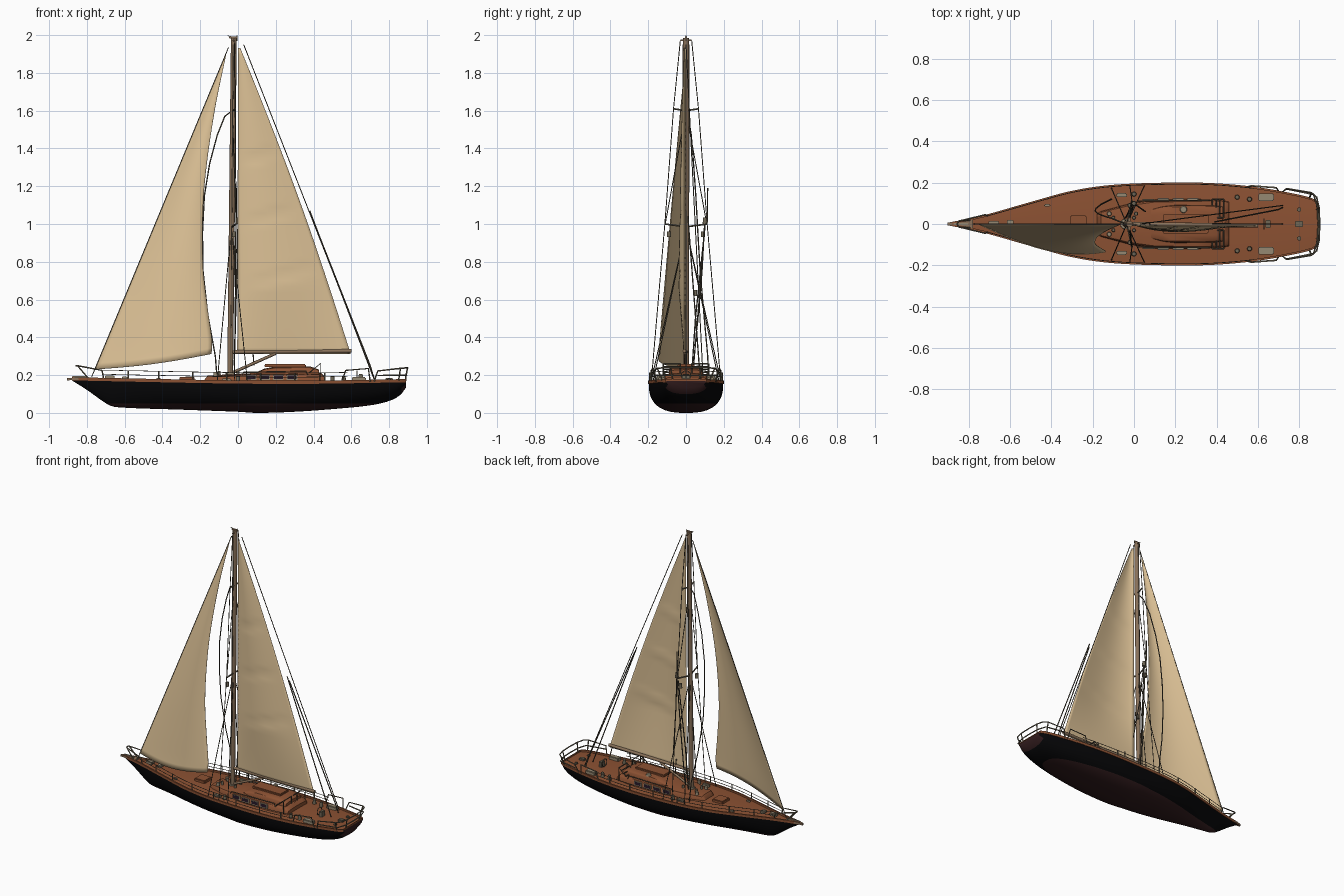
import bpy, bmesh, math
from mathutils import Vector

if "Cube" in bpy.data.objects:
    bpy.data.objects.remove(bpy.data.objects["Cube"])


def material(name, r, g, b):
    m = bpy.data.materials.new(name)
    m.diffuse_color = (r, g, b, 1)
    m.use_nodes = True
    m.node_tree.nodes["Principled BSDF"].inputs["Base Color"].default_value = m.diffuse_color
    return m


SAIL = material("sail cloth", .72, .535, .305)
TEAK = material("teak", .265, .084, .033)
BLACK = material("black hull paint", .002, .002, .0025)
MAROON = material("maroon bottom paint", .03, .011, .012)
SPAR = material("spar wood", .25, .165, .10)
METAL = material("rail metal", .16, .135, .09)
ROPE = material("dark rope", .095, .08, .055)
GLASS = material("dark glass", .02, .01, .022)
FITTING = material("pale fittings", .30, .25, .17)


def finish(name, bm, mats, angle=40):
    bmesh.ops.recalc_face_normals(bm, faces=bm.faces)
    me = bpy.data.meshes.new(name)
    bm.to_mesh(me)
    bm.free()
    for m in mats:
        me.materials.append(m)
    ob = bpy.data.objects.new(name, me)
    bpy.context.collection.objects.link(ob)
    bpy.ops.object.select_all(action='DESELECT')
    ob.select_set(True)
    bpy.context.view_layer.objects.active = ob
    bpy.ops.object.shade_smooth_by_angle(angle=math.radians(angle))
    return ob


def loft_bm(rings, closed=False, caps=False):
    bm = bmesh.new()
    vs = [[bm.verts.new(p) for p in r] for r in rings]
    n = len(rings[0])
    for a, b in zip(vs, vs[1:]):
        for i in range(n if closed else n - 1):
            j = (i + 1) % n
            bm.faces.new((a[i], a[j], b[j], b[i]))
    if caps:
        bm.faces.new(vs[0])
        bm.faces.new(vs[-1])
    return bm


def tubes(name, paths, r, mat, sides=1):
    cu = bpy.data.curves.new(name, 'CURVE')
    cu.dimensions = '3D'
    cu.bevel_depth = r
    cu.bevel_resolution = sides
    cu.use_fill_caps = True
    for pts in paths:
        s = cu.splines.new('POLY')
        s.points.add(len(pts) - 1)
        for p, c in zip(s.points, pts):
            p.co = (*c, 1)
    cu.materials.append(mat)
    ob = bpy.data.objects.new(name, cu)
    bpy.context.collection.objects.link(ob)
    bpy.ops.object.select_all(action='DESELECT')
    ob.select_set(True)
    bpy.context.view_layer.objects.active = ob
    bpy.ops.object.convert(target='MESH')
    bpy.ops.object.shade_smooth_by_angle(angle=math.radians(50))


def boxes(name, items, mat, bevel=.004):
    bm = bmesh.new()
    for c, s in items:
        vs = bmesh.ops.create_cube(bm, size=1)['verts']
        for v in vs:
            v.co = Vector(c) + Vector(a * b for a, b in zip(v.co, s))
    if bevel:
        bmesh.ops.bevel(bm, geom=bm.edges[:], offset=bevel, segments=2, affect='EDGES')
    finish(name, bm, [mat])


def drums(name, items, mat):
    bm = bmesh.new()
    for (x, y, z), r, h in items:
        vs = bmesh.ops.create_cone(bm, cap_ends=True, segments=16, radius1=r, radius2=r * .8, depth=h)['verts']
        bmesh.ops.translate(bm, verts=vs, vec=(x, y, z + h / 2))
    finish(name, bm, [mat])


def curve(tab, x):
    """Smooth interpolation through a table of (x, value)."""
    n = len(tab)
    sl = lambda i: ((tab[min(i + 1, n - 1)][1] - tab[max(i - 1, 0)][1])
                    / (tab[min(i + 1, n - 1)][0] - tab[max(i - 1, 0)][0]))
    i = max(k for k in range(n - 1) if k == 0 or tab[k][0] <= x)
    (x0, a), (x1, b) = tab[i], tab[i + 1]
    h = x1 - x0
    t = min(max((x - x0) / h, 0), 1)
    return (a * (1 + 2 * t) * (1 - t) ** 2 + sl(i) * h * t * (1 - t) ** 2
            + b * t * t * (3 - 2 * t) + sl(i + 1) * h * t * t * (t - 1))


BEAM = [(-.88, .006), (-.8, .022), (-.7, .046), (-.5, .103), (-.3, .157), (-.1, .186), (.2, .197),
        (.4, .193), (.6, .174), (.78, .142), (.86, .122), (.89, .105)]
SHEER = [(-.88, .18), (-.5, .172), (0, .163), (.4, .162), (.89, .17)]
KEEL = [(-.88, .172), (-.8, .122), (-.69, .045), (-.64, .03), (-.3, .017), (0, .006), (.1, 0), (.3, .006),
        (.5, .02), (.7, .04), (.8, .063), (.86, .095), (.89, .135)]
FULL = [(-.88, 1.6), (-.6, 1.85), (-.2, 2.4), (.2, 2.7), (.89, 2.4)]
beam = lambda x: curve(BEAM, x)
sheer = lambda x: curve(SHEER, x)
XS = [-.88 + 1.77 * i / 70 for i in range(71)]

# hull with painted bottom and transom
rings = []
for x in XS:
    b, s, k, e = beam(x), sheer(x), curve(KEEL, x), 2 / curve(FULL, x)
    ring = []
    for i in range(33):
        a = math.pi * i / 32
        c = math.cos(a)
        ring.append((x, math.copysign(b * abs(c) ** e, c) if abs(c) > 1e-6 else 0,
                     s - (s - k) * max(math.sin(a), 0) ** e))
    rings.append(ring)
bm = loft_bm(rings)
transom = bm.faces.new([v for v in bm.verts if abs(v.co.x - XS[-1]) < 1e-5])
bmesh.ops.bisect_plane(bm, geom=bm.verts[:] + bm.edges[:] + bm.faces[:], plane_co=(0, 0, .05), plane_no=(0, 0, 1))
for f in bm.faces:
    c = f.calc_center_median()
    f.material_index = 1 if c.z < .05 or (c.x > .87 and abs(c.y) < .1) else 0
finish("hull", bm, [BLACK, MAROON], 50)

# deck with slight camber
finish("deck", loft_bm([[(x, beam(x) * t / 4, sheer(x) - .003 + .008 * (1 - (t / 4) ** 2) * beam(x) / .2)
                         for t in range(-4, 5)] for x in XS]), [TEAK])

# toe rails along both sides and across the stern
for side, label in ((1, "port"), (-1, "starboard")):
    finish("toe_rail_" + label, loft_bm([[(x, side * (beam(x) + dy), sheer(x) + dz) for dy, dz in
           ((.003, -.008), (.004, .009), (-.006, .009), (-.006, -.008))] for x in XS], True, True), [TEAK])
boxes("stern_rail", [((.888, 0, .174), (.012, .21, .012))], TEAK)

# bowsprit plank and anchor fitting
finish("bowsprit", loft_bm([[(x, w, z), (x, -w, z), (x, -w, z - .012), (x, w, z - .012)]
       for x, w, z in ((-.905, .006, .184), (-.86, .015, .187), (-.78, .022, .187))], True, True), [SPAR])
boxes("anchor_gear", [((-.84, 0, .19), (.08, .01, .012)), ((-.68, 0, .188), (.05, .03, .02)),
                      ((-.6, 0, .185), (.03, .04, .016))], FITTING)


# cabin trunk, raised cabin top and sliding hatch
def cabin(name, stations, z0, mat):
    prof = ((1, 0), (.97, .7), (.9, .9), (.6, 1), (0, 1.08))
    half = [(w, h) for w, h in prof] + [(-w, h) for w, h in prof[-2::-1]]
    finish(name, loft_bm([[(x, w * b, z0 + h * t) for b, t in half] for x, w, h in stations], True, True), [mat])


cabin("cabin_trunk", ((-.18, .05, .012), (-.16, .062, .035), (-.02, .1, .042), (.1, .118, .048),
                      (.3, .122, .05), (.44, .112, .047), (.46, .108, .03)), .16, TEAK)
cabin("cabin_top", ((.08, .07, .005), (.14, .085, .03), (.2, .092, .041), (.38, .09, .041), (.43, .085, .025)),
      .202, TEAK)
boxes("sliding_hatch", [((.25, 0, .25), (.22, .09, .016))], TEAK)
boxes("foredeck_hatch", [((-.27, 0, .18), (.08, .08, .022))], TEAK)

# cabin windows and frames on both sides
wins, frames = [], []
for s in (1, -1):
    for i in range(4):
        x = .07 + i * .072
        y = s * (.1165 if i == 0 else .1205)
        wins.append(((x, y, .189), (.046, .009, .02)))
        frames.append(((x, y, .189), (.056, .007, .028)))
boxes("cabin_windows", wins, GLASS, 0)
boxes("window_frames", frames, FITTING, 0)

# slatted racks at the back of the cabin
racks = []
for s in (1, -1):
    for i in range(4):
        t = i / 3
        racks.append([(.38 + .055 * t, s * .03, .215 + .045 * t), (.38 + .055 * t, s * .12, .215 + .045 * t)])
    for y in (.03, .12):
        racks.append([(.38, s * y, .215), (.435, s * y, .26), (.435, s * y, .17)])
tubes("slatted_racks", racks, .0035, ROPE)
tubes("cabin_grab_rails", [[(.02, s * .112, .2), (.03, s * .112, .216), (.36, s * .115, .222), (.37, s * .115, .2)]
                           for s in (1, -1)], .003, METAL)

# deck hardware
drums("winches", [((x, s * y, .165), .012, .03) for s in (1, -1) for x, y in ((.5, .13), (.56, .12), (.0, .145))]
      + [((x, s * .03, .2), .009, .022) for s in (1, -1) for x in (-.1, 0)], METAL)
drums("vents", [((.24, .07, .24), .018, .01), ((-.12, -.05, .19), .012, .025), ((-.12, .05, .19), .012, .025)],
      FITTING)
boxes("side_lockers", [((.64, s * .13, .178), (.075, .035, .024)) for s in (1, -1)]
      + [((-.06, s * .14, .172), (.05, .02, .02)) for s in (1, -1)]
      + [((-.42, s * .09, .177), (.03, .012, .014)) for s in (1, -1)], FITTING)
boxes("helm_pedestal", [((.65, 0, .185), (.025, .04, .04)), ((.8, 0, .178), (.04, .03, .016)),
                        ((.8, .07, .176), (.02, .02, .014)), ((.8, -.07, .176), (.02, .02, .014))], METAL)
wheel = [(.63, .025 * math.cos(a * math.pi / 10), .198 + .025 * math.sin(a * math.pi / 10)) for a in range(21)]
tubes("helm_wheel", [wheel], .003, METAL)


# lifelines, stanchions, bow pulpit and stern pushpit
def edge(x, z, out=-.004):
    return [(x, s * (beam(x) + out), sheer(x) + z) for s in (1, -1)]


rails, lines = [], []
for x in (-.58, -.42, -.24, -.06, .12, .3, .46):
    rails += [[a, b] for a, b in zip(edge(x, 0), edge(x, .052))]
for z in (.028, .05):
    pts = [edge(-.72 + 1.3 * i / 26, z) for i in range(27)]
    lines += [[p[s] for p in pts] for s in (0, 1)]
for s in (1, -1):
    rails += [[(-.71, s * .04, .175), (-.72, s * .045, .225), (-.85, s * .014, .25), (-.858, 0, .25)],
              [(-.79, s * .02, .18), (-.85, s * .014, .25)],
              [(.55, s * .18, .165), (.57, s * .185, .225), (.69, s * .176, .235), (.7, s * .16, .165)],
              [(.72, s * .155, .165), (.74, s * .172, .222), (.86, s * .152, .236), (.885, s * .13, .238),
               (.897, s * .08, .238), (.9, 0, .238)],
              [(.74, s * .17, .198), (.87, s * .143, .2), (.89, s * .08, .2), (.893, 0, .2)],
              [(.85, s * .125, .17), (.86, s * .152, .236)], [(.885, s * .07, .17), (.897, s * .08, .238)]]
tubes("deck_rails", rails, .004, METAL)
tubes("lifelines", lines, .0018, ROPE)

# mast, boom, vang, spreaders and masthead
tubes("mast", [[(-.042, 0, .16), (-.022, 0, 1.985)]], .0155, SPAR, 4)
tubes("boom", [[(-.03, 0, .322), (.6, -.008, .328)]], .010, SPAR, 3)
tubes("boom_vang", [[(-.035, 0, .21), (.2, -.003, .315)]], .008, SPAR, 2)
tubes("spreaders", [[(-.01, -.112, 1.0), (-.033, 0, .985), (-.01, .112, 1.0)],
                    [(-.015, -.066, 1.61), (-.026, 0, 1.6), (-.015, .066, 1.61)]], .005, METAL)
boxes("masthead", [((-.025, 0, 1.988), (.045, .012, .01)), ((-.022, 0, 1.972), (.012, .06, .008))], SPAR, .002)
tubes("masthead_pin", [[(-.055, 0, 1.997), (-.03, 0, 1.99)], [(-.005, 0, 1.97), (-.005, 0, 1.999)]], .002, METAL)
drums("mast_collar", [((-.042, 0, .165), .03, .045)], FITTING)

# standing rigging
stays = [[(-.775, 0, .19), (-.05, 0, 1.935)], [(.03, 0, 1.95), (.72, .09, .19)]]
for s in (1, -1):
    stays += [[(-.02, s * .03, 1.972), (-.015, s * .066, 1.61), (-.01, s * .112, 1.0), (-.02, s * .184, .165)],
              [(-.03, 0, 1.6), (-.01, s * .11, 1.0)],
              [(-.035, 0, .98), (.05, s * .185, .165)], [(-.035, 0, .98), (-.11, s * .175, .165)],
              [(-.04, s * .013, .2), (-.025, s * .016, 1.95)]]
tubes("standing_rigging", stays, .0026, ROPE)
tubes("backstay_tackle", [[(.38, .0, 1.07), (.72, .0, .18)], [(.39, .01, 1.04), (.70, .07, .25), (.72, .08, .18)]],
      .0035, ROPE)

# running ropes
tubes("slack_halyard", [[(-.03, 0, 1.6), (-.07, .012, 1.57), (-.11, .028, 1.47), (-.15, .04, 1.32),
                         (-.178, .052, 1.15), (-.188, .063, .95), (-.185, .075, .75), (-.16, .095, .52),
                         (-.12, .115, .3), (-.11, .12, .17)]], .0035, ROPE)
tubes("hanging_ropes", [[(0, .1, 1.03), (.02, .085, .75), (.055, .06, .46)],
                        [(-.01, .1, .98), (-.03, .05, .5), (-.04, .03, .2)],
                        [(0, .1, 1.0), (-.01, .07, .6), (-.02, .04, .25)],
                        [(.075, 0, .37), (.085, 0, .25)],
                        [(-.01, .112, 1.0), (-.01, .115, 1.19)]], .0035, ROPE)
drums("rope_blocks", [((-.02, s * .09, .93), .012, .03) for s in (1, -1)]
      + [((0, .1, 1.0), .012, .035), ((.01, .05, .62), .01, .03)], METAL)


# sails
def sail(name, point, nu=24, nv=50):
    ob = finish(name, loft_bm([[point(i / nu, j / nv) for i in range(nu + 1)] for j in range(nv + 1)]), [SAIL], 80)
    mod = ob.modifiers.new("thickness", 'SOLIDIFY')
    mod.thickness = .002


def main_point(u, v):
    x0 = -.004 + .006 * v
    x1 = .597 - .585 * v + .022 * math.sin(math.pi * v)
    x = x0 + (x1 - x0) * u
    z = .312 + 1.62 * v
    y = -.04 * math.sin(math.pi * u ** .8) * (1 - v) ** .6 * min(1, v * 4 + .1) - .008 * u
    for zc in (.72, 1.05, 1.38):  # soft creases at the battens
        d = z - zc - .25 * (x - .2)
        y += .005 * math.exp(-(d / .02) ** 2) * math.sin(math.pi * u)
    return x, y, z


LEECH = [(0, -.14), (.04, -.137), (.14, -.158), (.28, -.184), (.42, -.188), (.58, -.174), (.8, -.125), (1, -.06)]


def jib_point(u, v):
    xa, za = -.76 + .7 * v, .23 + 1.68 * v
    xb, zb = curve(LEECH, v), .312 + 1.598 * v
    z = za + (zb - za) * u - .012 * math.sin(math.pi * u) * (1 - v) ** 8
    y = -.148 * (1 - v) ** .95 * math.sin(u * math.pi * .62)
    return xa + (xb - xa) * u, y, z


sail("main_sail", main_point)
sail("jib_sail", jib_point)
